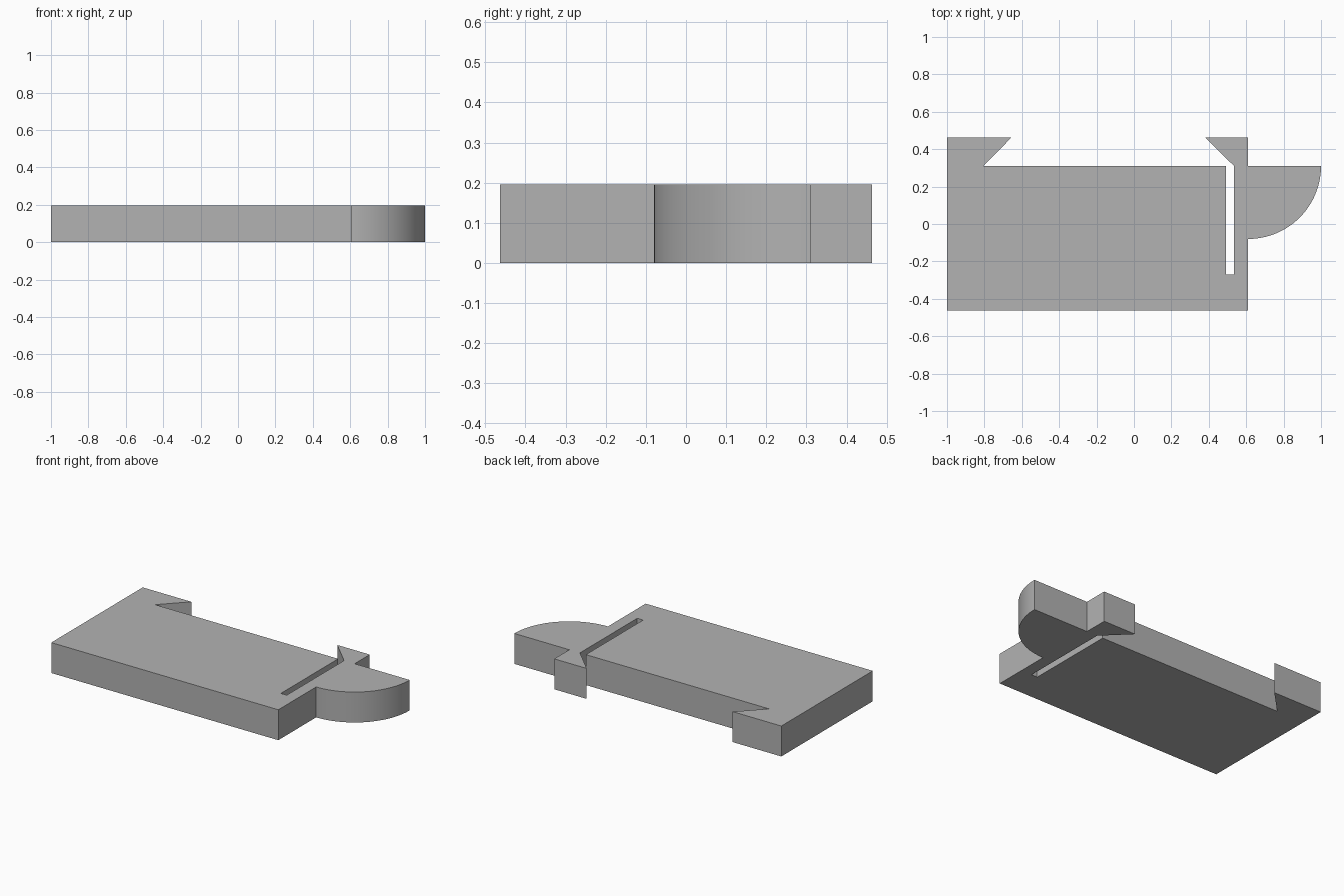
import bpy, bmesh
from math import sin, cos, pi, radians

cube = bpy.data.objects.get("Cube")
if cube:
    bpy.data.objects.remove(cube, do_unlink=True)

HEIGHT = 0.195
BACK, TIP = 0.31, 0.463      # rear edge of the plate, rear end of the hooks
SIDE = 0.61                  # outer side of the spring arm
RADIUS = 1 - SIDE            # thumb tab
ARC_STEPS = 32

grey = bpy.data.materials.new("grey plastic")
grey.use_nodes = True
colour = (0.45, 0.45, 0.45, 1)
grey.diffuse_color = colour
grey.node_tree.nodes["Principled BSDF"].inputs["Base Color"].default_value = colour

# Quarter-round thumb tab, from the arm's side out to the rear corner
tab = [(SIDE + RADIUS * sin(a), BACK - RADIUS * cos(a))
       for a in (i / ARC_STEPS * pi / 2 for i in range(ARC_STEPS + 1))]

# Counter-clockwise outline of the whole clip
outline = [(-1, -TIP), (SIDE, -TIP)]                       # front edge
outline += tab
outline += [(SIDE, BACK), (SIDE, TIP), (0.38, TIP)]        # spring hook
outline += [(0.535, BACK), (0.535, -0.27),                 # slot beside the arm
            (0.493, -0.27), (0.493, BACK)]
outline += [(-0.805, BACK), (-0.655, TIP), (-1, TIP)]      # fixed hook

# Extrude the outline into a solid plate
bm = bmesh.new()
base = bm.faces.new([bm.verts.new((x, y, 0)) for x, y in outline])
extruded = bmesh.ops.extrude_face_region(bm, geom=[base], use_keep_orig=True)
top = [v for v in extruded["geom"] if isinstance(v, bmesh.types.BMVert)]
bmesh.ops.translate(bm, verts=top, vec=(0, 0, HEIGHT))
bmesh.ops.recalc_face_normals(bm, faces=bm.faces)
caps = [f for f in bm.faces if abs(f.normal.z) > 0.9]
bmesh.ops.triangulate(bm, faces=caps)

mesh = bpy.data.meshes.new("clip_plate")
bm.to_mesh(mesh)
bm.free()
mesh.materials.append(grey)
plate = bpy.data.objects.new("clip_plate", mesh)
bpy.context.collection.objects.link(plate)

# Smooth the round tab, keep the other edges sharp
bpy.ops.object.select_all(action="DESELECT")
plate.select_set(True)
bpy.context.view_layer.objects.active = plate
bpy.ops.object.shade_smooth_by_angle(angle=radians(30))
